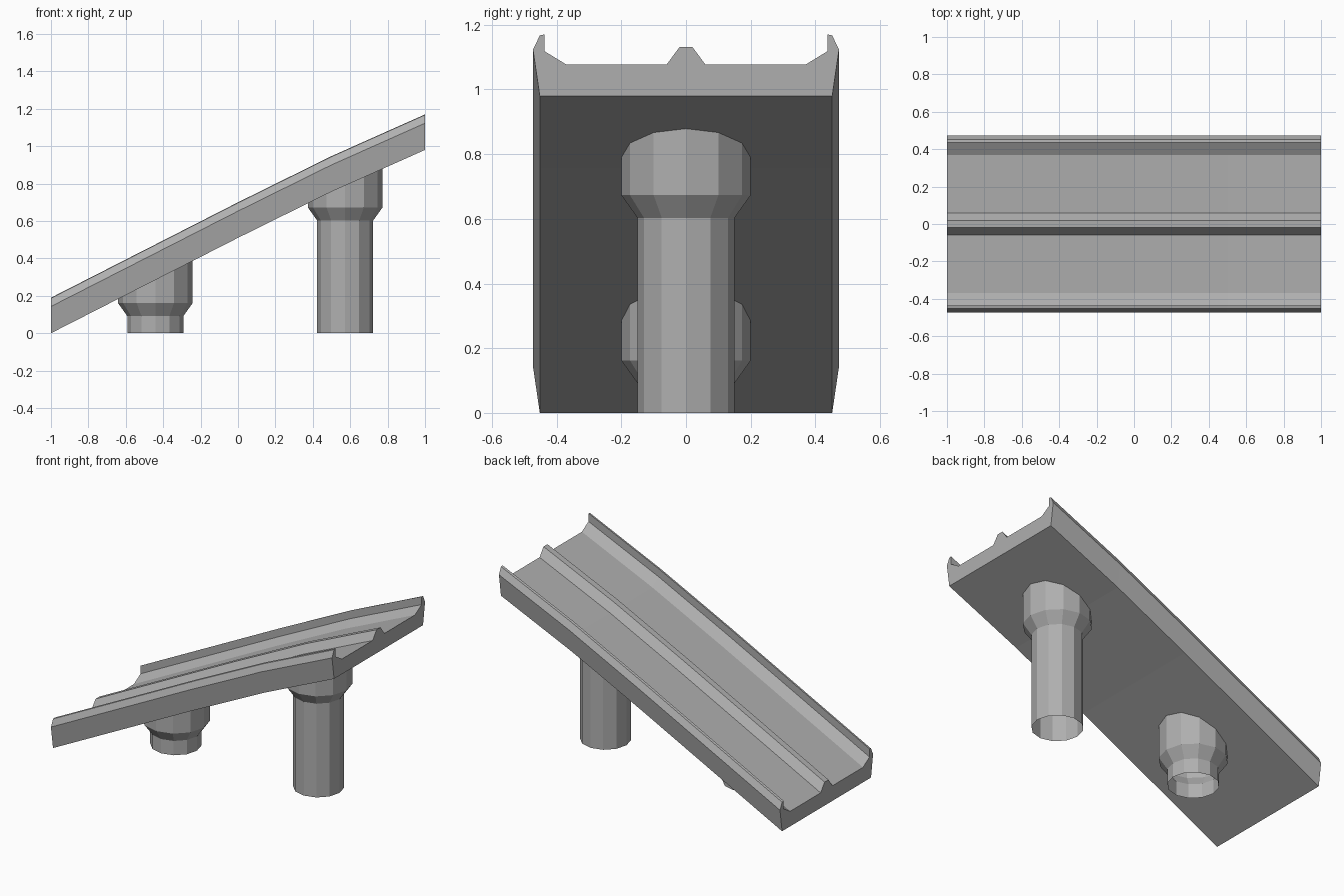
import bpy, bmesh
from math import cos, sin, pi

if "Cube" in bpy.data.objects:
    bpy.data.objects.remove(bpy.data.objects["Cube"])

# Underside height of the ramp at a few stations along x
STATIONS = [(-1, 0), (0, 0.51), (0.5, 0.757), (1, 0.98)]

# Dark grey material
grey = bpy.data.materials.new("dark_grey")
grey.diffuse_color = (0.43, 0.43, 0.43, 1)
grey.use_nodes = True
grey.node_tree.nodes["Principled BSDF"].inputs["Base Color"].default_value = grey.diffuse_color


def underside(x):
    for (x0, z0), (x1, z1) in zip(STATIONS, STATIONS[1:]):
        if x <= x1:
            return z0 + (z1 - z0) * (x - x0) / (x1 - x0)


def finish(bm, name):
    bmesh.ops.recalc_face_normals(bm, faces=bm.faces)
    mesh = bpy.data.meshes.new(name)
    bm.to_mesh(mesh)
    bm.free()
    mesh.materials.append(grey)
    bpy.context.collection.objects.link(bpy.data.objects.new(name, mesh))


def bridge(bm, rings):
    for a, b in zip(rings, rings[1:]):
        for i in range(len(a)):
            j = (i + 1) % len(a)
            bm.faces.new((a[i], a[j], b[j], b[i]))


# Ramp: half cross-section mirrored, swept along the gentle slope
half = [(0.452, 0), (0.473, 0.143), (0.452, 0.187), (0.437, 0.19),
        (0.437, 0.138), (0.37, 0.097), (0.06, 0.097), (0.02, 0.151)]
profile = half + [(-y, h) for y, h in reversed(half)]
bm = bmesh.new()
rings = [[bm.verts.new((x, y, z + h)) for y, h in profile] for x, z in STATIONS]
bridge(bm, rings)
bm.faces.new(rings[0])
bm.faces.new(rings[-1])
finish(bm, "ramp_deck")


# Supports: open 12-sided posts with flared collars cut to the underside
def support(name, cx, neck):
    bm = bmesh.new()
    rings = []
    for r, z in [(0.15, 0), (0.15, neck), (0.2, neck + 0.07), (0.2, None)]:
        ring = []
        for i in range(12):
            x, y = cx + r * cos(i * pi / 6), r * sin(i * pi / 6)
            ring.append(bm.verts.new((x, y, underside(x) + 0.002 if z is None else z)))
        rings.append(ring)
    bridge(bm, rings)
    finish(bm, name)


support("tall_support", 0.573, 0.603)
support("short_support", -0.442, 0.092)
